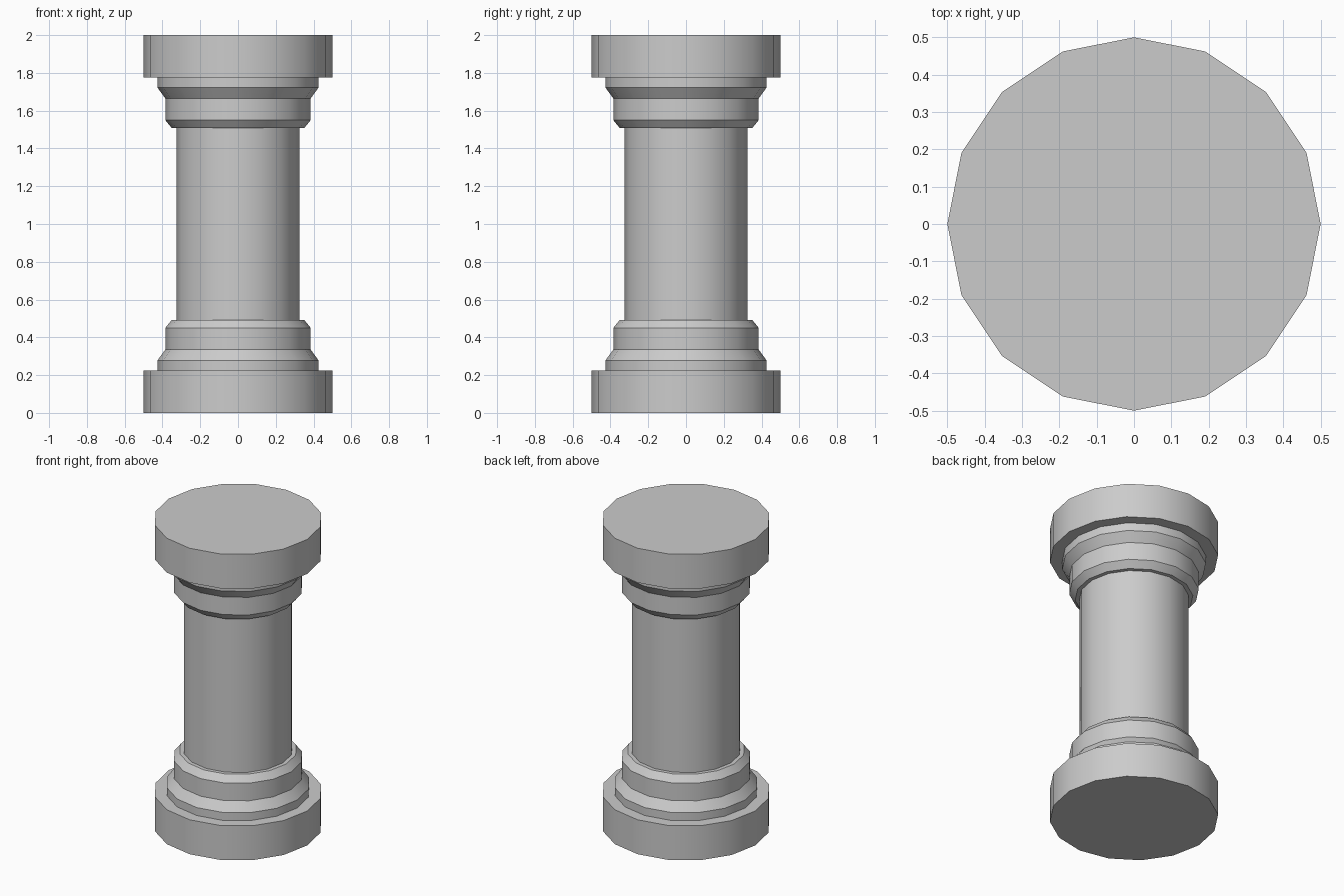
import bpy
import bmesh
import math

if "Cube" in bpy.data.objects:
    bpy.data.objects.remove(bpy.data.objects["Cube"])

SIDES = 16
SHAFT_R = 0.325
HEIGHT = 2.0


def lathe(name, profile, cap=False):
    """Turn a (radius, z) profile around z; cap closes the first ring."""
    bm = bmesh.new()
    rings = []
    for r, z in profile:
        rings.append([bm.verts.new((r * math.cos(2 * math.pi * i / SIDES),
                                    r * math.sin(2 * math.pi * i / SIDES), z))
                      for i in range(SIDES)])
    flip = profile[-1][1] < profile[0][1]
    for a, b in zip(rings, rings[1:]):
        for i in range(SIDES):
            j = (i + 1) % SIDES
            face = bm.faces.new((a[i], a[j], b[j], b[i]))
            if flip:
                face.normal_flip()
    if cap:
        face = bm.faces.new(rings[0])
        if not flip:
            face.normal_flip()
    mesh = bpy.data.meshes.new(name)
    bm.to_mesh(mesh)
    bm.free()
    obj = bpy.data.objects.new(name, mesh)
    bpy.context.collection.objects.link(obj)
    bpy.ops.object.select_all(action='DESELECT')
    obj.select_set(True)
    bpy.context.view_layer.objects.active = obj
    bpy.ops.object.shade_smooth_by_angle(angle=math.radians(30))
    return obj


# Stepped moulding from the outer end to the shaft
moulding = [(0.5, 0.0), (0.5, 0.225), (0.427, 0.225), (0.427, 0.277),
            (0.385, 0.335), (0.385, 0.45), (0.35, 0.493), (SHAFT_R, 0.493)]

# Base, and the capital as its mirror image
lathe("base", moulding, cap=True)
lathe("capital", [(r, HEIGHT - z) for r, z in moulding], cap=True)

# Shaft
lathe("shaft", [(SHAFT_R, 0.493), (SHAFT_R, HEIGHT - 0.493)])
